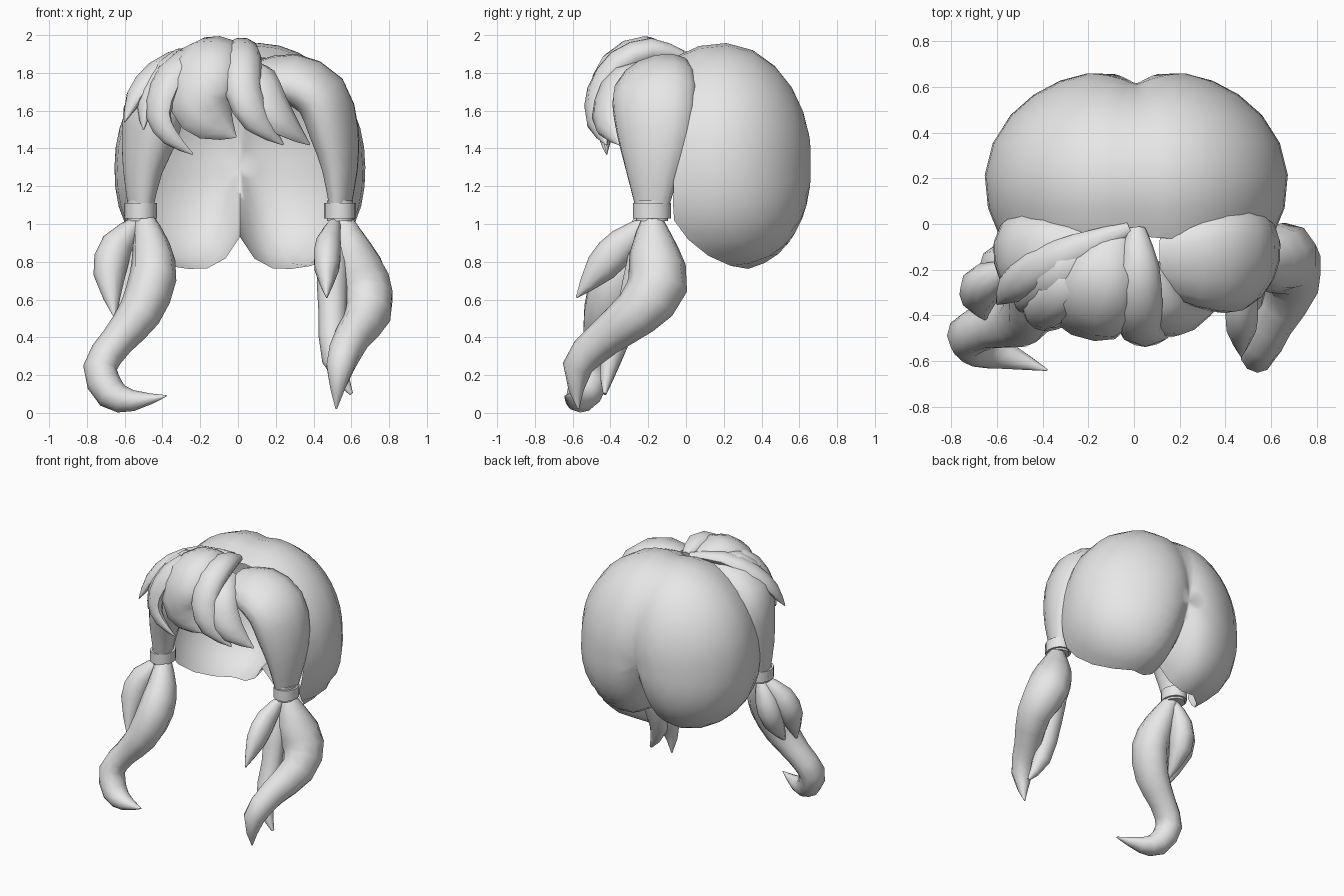
import bpy, bmesh, math
from mathutils import Vector

if "Cube" in bpy.data.objects:
    bpy.data.objects.remove(bpy.data.objects["Cube"])

grey = bpy.data.materials.new("hair_grey")
grey.diffuse_color = (0.8, 0.8, 0.8, 1)
grey.use_nodes = True
grey.node_tree.nodes["Principled BSDF"].inputs["Base Color"].default_value = grey.diffuse_color
HEAD = Vector((0, 0, 1.35))


def finish(name, bm, angle=50):
    bmesh.ops.recalc_face_normals(bm, faces=bm.faces)
    me = bpy.data.meshes.new(name)
    bm.to_mesh(me)
    bm.free()
    me.materials.append(grey)
    ob = bpy.data.objects.new(name, me)
    bpy.context.collection.objects.link(ob)
    bpy.ops.object.select_all(action='DESELECT')
    ob.select_set(True)
    bpy.context.view_layer.objects.active = ob
    bpy.ops.object.shade_smooth_by_angle(angle=math.radians(angle))
    return ob


def spline(rows, steps=2):
    """Catmull-Rom refinement of (x, y, z, half width) rows."""
    r = [Vector(p) for p in rows]
    out = []
    for i in range(len(r) - 1):
        a, b, c, d = r[max(i - 1, 0)], r[i], r[i + 1], r[min(i + 2, len(r) - 1)]
        for s in range(steps):
            t = s / steps
            out.append(0.5 * (2 * b + (c - a) * t + (2 * a - 5 * b + 4 * c - d) * t * t
                              + (3 * b - a - 3 * c + d) * t ** 3))
    return out + [r[-1]]


def lock(name, rows, ratio=0.6, out=None, sides=10):
    """Tapered lock of hair; 'out' is its thin direction (default: away from the head)."""
    pts = spline(rows)
    bm = bmesh.new()
    rings = []
    for i, p in enumerate(pts):
        pos = p.to_3d()
        tan = (pts[min(i + 1, len(pts) - 1)].to_3d() - pts[max(i - 1, 0)].to_3d()).normalized()
        side = tan.cross(Vector(out) if out else pos - HEAD).normalized()
        thin = side.cross(tan)
        w = max(p[3], 0.004)
        rings.append([bm.verts.new(pos + side * w * math.cos(a) + thin * w * ratio * math.sin(a))
                      for a in (2 * math.pi * k / sides for k in range(sides))])
    for a, b in zip(rings, rings[1:]):
        for k in range(sides):
            n = (k + 1) % sides
            bm.faces.new((a[k], a[n], b[n], b[k]))
    bm.faces.new(rings[0])
    bm.faces.new(rings[-1])
    return finish(name, bm)


# Back hair: two-lobed shell, open towards the face and the neck
def back_point(theta, phi):
    n = Vector((math.sin(theta) * math.cos(phi), math.cos(theta), math.sin(theta) * math.sin(phi)))
    ry = 0.51 if n.y > 0 else 0.57
    rz, p, q = (0.68, 2.1, 2.0) if n.z > 0 else (0.6, 2.4, 2.0 - 0.35 * n.z)
    cross = (abs(n.x / 0.665) ** p + abs(n.z / rz) ** p) ** (1 / p)
    v = n / (cross ** q + abs(n.y / ry) ** q) ** (1 / q)
    depth = 0.18 - (0.13 if n.z > 0 else 0.2) * n.z
    v *= 1 - depth * math.exp(-(math.hypot(v.x, 0.02) - 0.02) / 0.1)
    return v + Vector((0.01, 0.19, 1.3))


def rim_angle(phi):
    """Opening angle: wide at the face, pulled back underneath."""
    down = math.degrees(math.asin(max(0, -math.sin(phi))))
    t = min(max((down - 25) / 36, 0), 1)
    return math.radians(113 - 36 * t ** 1.3)


bm = bmesh.new()
SEG, RINGS = 40, 9
pole = bm.verts.new(back_point(0, 0))
grid = [[bm.verts.new(back_point(rim_angle(2 * math.pi * i / SEG) * j / RINGS, 2 * math.pi * i / SEG))
         for i in range(SEG)] for j in range(1, RINGS + 1)]
for i in range(SEG):
    n = (i + 1) % SEG
    bm.faces.new((pole, grid[0][i], grid[0][n]))
    for a, b in zip(grid, grid[1:]):
        bm.faces.new((a[i], b[i], b[n], a[n]))
finish("back_hair", bm, 80)

# Swept side hair: the left one is fuller towards the face
lock("right_side_hair", [(0.12, -0.165, 1.77, .15), (0.28, -0.165, 1.77, .21), (0.44, -0.165, 1.68, .235),
                         (0.51, -0.165, 1.48, .21), (0.54, -0.175, 1.28, .15), (0.54, -0.18, 1.08, .09)],
     0.58, sides=14)
lock("left_side_hair", [(-0.1, -0.165, 1.76, .14), (-0.26, -0.165, 1.76, .19), (-0.42, -0.165, 1.66, .225),
                        (-0.465, -0.165, 1.48, .21), (-0.505, -0.175, 1.28, .145), (-0.515, -0.18, 1.08, .09)],
     0.7, sides=14)

# Hair ties
for side, x in (("right", 0.54), ("left", -0.515)):
    bm = bmesh.new()
    bmesh.ops.create_cone(bm, cap_ends=True, segments=16, radius1=1, radius2=1, depth=0.11)
    for v in bm.verts:
        v.co = (x + v.co.x * 0.085, -0.18 + v.co.y * 0.1, 1.07 + v.co.z)
    rims = [e for e in bm.edges if abs(e.verts[0].co.z - e.verts[1].co.z) < 1e-4]
    bmesh.ops.bevel(bm, geom=rims, offset=0.015, segments=2, affect='EDGES')
    finish(side + "_hair_tie", bm)

# Fringe
lock("fringe_centre", [(-0.06, -0.04, 1.88, .05), (-0.13, -0.2, 1.925, .14), (-0.19, -0.35, 1.84, .175),
                       (-0.2, -0.42, 1.66, .175), (-0.12, -0.42, 1.54, .12), (-0.01, -0.42, 1.46, .005)], 0.5)
lock("fringe_curl", [(0.01, -0.02, 1.89, .04), (0.02, -0.18, 1.92, .09), (0.02, -0.35, 1.85, .105),
                     (0.03, -0.45, 1.7, .1), (0.1, -0.46, 1.55, .085), (0.24, -0.42, 1.42, .005)], 0.75)
lock("fringe_right", [(0.06, -0.18, 1.83, .06), (0.11, -0.34, 1.78, .1), (0.16, -0.41, 1.65, .11),
                      (0.25, -0.41, 1.53, .085), (0.38, -0.35, 1.42, .005)], 0.6)
lock("fringe_left", [(-0.08, -0.1, 1.88, .05), (-0.28, -0.27, 1.86, .1), (-0.39, -0.36, 1.72, .1),
                     (-0.42, -0.41, 1.57, .075), (-0.36, -0.43, 1.46, .05), (-0.24, -0.42, 1.37, .005)], 0.65)
lock("fringe_left_middle", [(-0.08, -0.06, 1.9, .04), (-0.3, -0.2, 1.88, .08), (-0.43, -0.28, 1.75, .08),
                            (-0.49, -0.34, 1.62, .055), (-0.5, -0.38, 1.5, .005)], 0.65)
lock("fringe_left_outer", [(-0.02, -0.02, 1.9, .03), (-0.24, -0.11, 1.9, .07), (-0.43, -0.2, 1.81, .085),
                           (-0.54, -0.28, 1.68, .07), (-0.6, -0.35, 1.54, .005)], 0.65)

# Left pigtail: large curling tail and two short locks
lock("left_pigtail", [(-0.5, -0.19, 1.04, .05), (-0.46, -0.27, 0.88, .1), (-0.45, -0.36, 0.72, .125),
                      (-0.52, -0.42, 0.53, .115), (-0.64, -0.45, 0.38, .09), (-0.73, -0.49, 0.24, .09),
                      (-0.67, -0.54, 0.1, .085), (-0.55, -0.58, 0.065, .055), (-0.38, -0.64, 0.09, .004)],
     1.1, (0, 1, 0))
lock("left_pigtail_short", [(-0.52, -0.19, 1.02, .03), (-0.64, -0.25, 0.89, .085),
                            (-0.68, -0.31, 0.73, .085), (-0.65, -0.42, 0.5, .004)], 1.0, (0, 1, 0))
lock("left_pigtail_inner", [(-0.51, -0.18, 1.02, .03), (-0.57, -0.17, 0.87, .08),
                            (-0.6, -0.21, 0.7, .08), (-0.6, -0.35, 0.5, .004)], 1.0, (0, 1, 0))

# Right pigtail: large tail sweeping forward, a long and a short lock
lock("right_pigtail", [(0.55, -0.18, 1.04, .05), (0.59, -0.17, 0.86, .13), (0.66, -0.15, 0.68, .16),
                       (0.69, -0.26, 0.53, .13), (0.6, -0.44, 0.39, .1), (0.54, -0.575, 0.24, .08),
                       (0.52, -0.57, 0.02, .004)], 0.95, (1, 0, 0))
lock("right_pigtail_long", [(0.52, -0.19, 1.02, .03), (0.5, -0.24, 0.82, .08), (0.5, -0.3, 0.55, .075),
                            (0.51, -0.4, 0.28, .065), (0.6, -0.43, 0.1, .01)], 0.9, (0, 1, 0))
lock("right_pigtail_short", [(0.52, -0.19, 1.02, .03), (0.48, -0.33, 0.9, .085),
                             (0.47, -0.45, 0.77, .085), (0.47, -0.58, 0.61, .004)], 0.8, (1, 0, 0))
